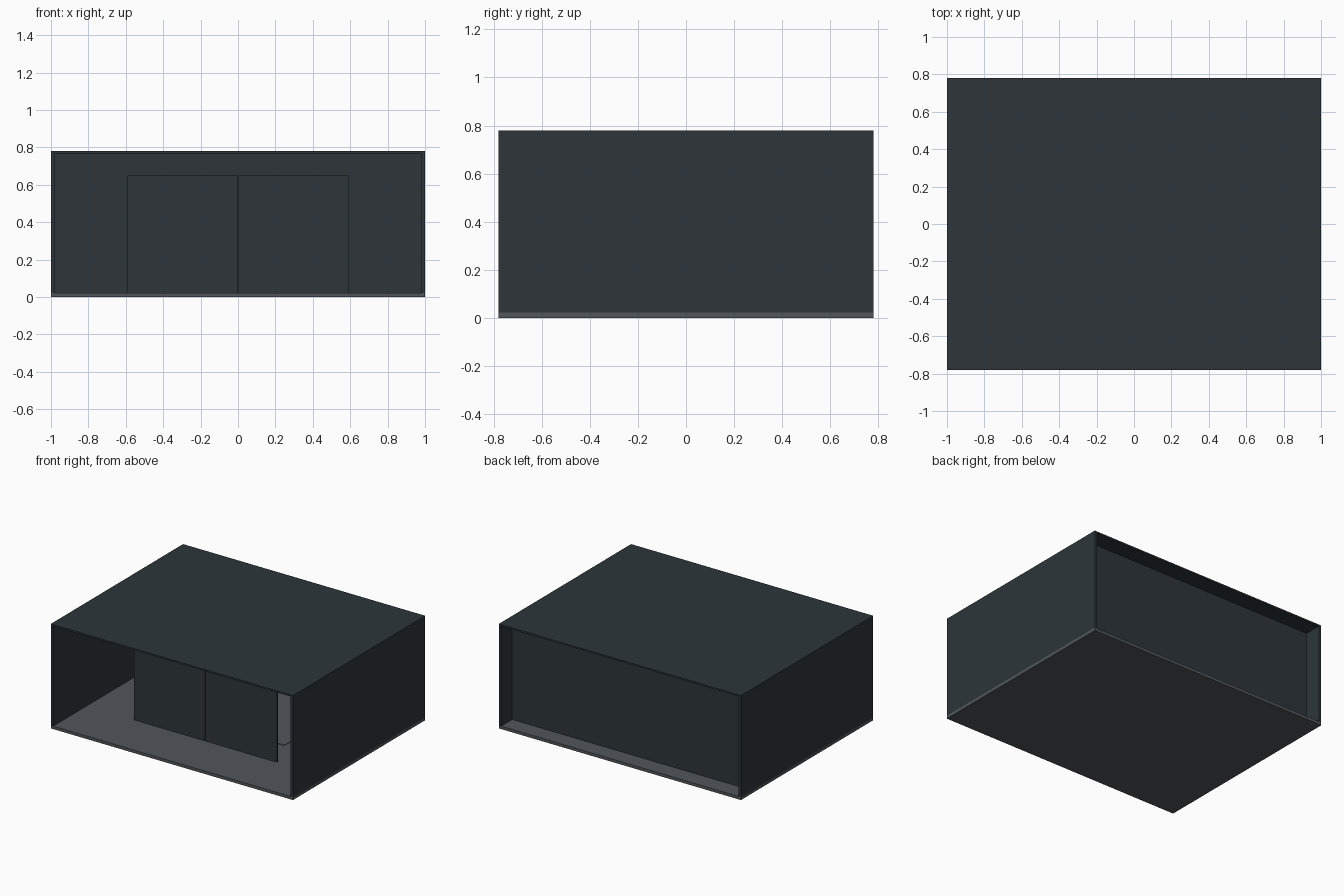
import bpy

cube = bpy.data.objects.get("Cube")
if cube:
    bpy.data.objects.remove(cube, do_unlink=True)


def make_material(name, rgb):
    mat = bpy.data.materials.new(name)
    mat.use_nodes = True
    color = (*rgb, 1.0)
    mat.diffuse_color = color
    mat.node_tree.nodes["Principled BSDF"].inputs["Base Color"].default_value = color
    return mat


def box(name, x, y, z, mat):
    """Flat-sided box spanning the given (min, max) ranges."""
    bpy.ops.mesh.primitive_cube_add(size=1)
    obj = bpy.context.object
    obj.name = name
    spans = (x, y, z)
    for v in obj.data.vertices:
        v.co = [s[1] if c > 0 else s[0] for c, s in zip(v.co, spans)]
    obj.data.materials.append(mat)
    return obj


slate = make_material("dark slate", (0.026, 0.036, 0.042))
concrete = make_material("grey floor", (0.082, 0.094, 0.104))

W, D, H = 1.0, 0.78, 0.78          # half width, half depth, height
WALL, ROOF, FLOOR = 0.02, 0.012, 0.022
SEAM = 0.125

# Floor in two slabs, with a thin raised pad in the middle
box("front_floor", (-W, W), (-D, SEAM), (0, FLOOR), concrete)
box("rear_floor", (-W, W), (SEAM, D), (0, FLOOR), concrete)
box("floor_pad", (-0.48, 0.48), (-0.14, SEAM), (FLOOR, FLOOR + 0.004), concrete)

# Outer shell, open at the front and back
box("roof", (-W, W), (-D, D), (H - ROOF, H), slate)
for side, sign in (("left", 1), ("right", -1)):
    outer, inner = sign * W, sign * (W - WALL)
    box(side + "_wall", sorted((outer, inner)), (-D, D), (FLOOR, H - ROOF), slate)

# Recessed rear wall
box("back_wall", (WALL - W, W - WALL), (0.635, 0.65), (FLOOR, H - ROOF), slate)

# Pair of freestanding partition panels
for side, sign in (("left", 1), ("right", -1)):
    box(side + "_panel", sorted((sign * 0.003, sign * 0.59)), (-0.385, -0.37),
        (FLOOR, 0.65), slate)
